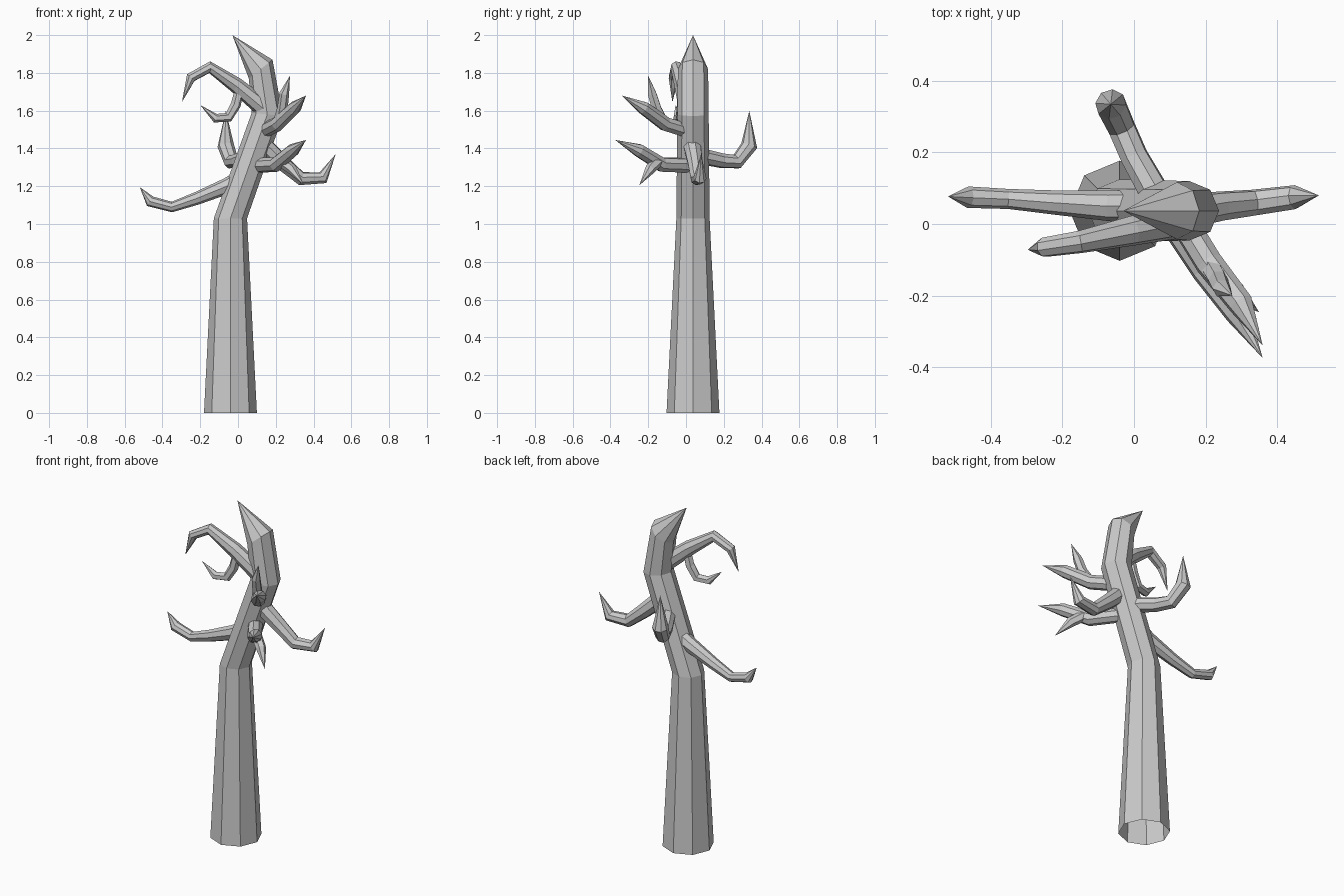
import bpy, bmesh, math
from mathutils import Vector, Quaternion

cube = bpy.data.objects.get("Cube")
if cube:
    bpy.data.objects.remove(cube)

bark = bpy.data.materials.new("grey bark")
bark.use_nodes = True
GREY = (0.6, 0.6, 0.6, 1)
bark.diffuse_color = GREY
bark.node_tree.nodes["Principled BSDF"].inputs["Base Color"].default_value = GREY


def limb(name, path, tip, sides=8, normals=None):
    """Faceted tube through (x, y, z, radius) rings, closed with a pointed tip."""
    pts = [Vector(p[:3]) for p in path] + [Vector(tip)]
    bm = bmesh.new()
    rings = []
    up = Vector((0, 0, 1))
    frame = Quaternion()
    for i, p in enumerate(path):
        ahead = (pts[i + 1] - pts[i]).normalized()
        back = (pts[i] - pts[i - 1]).normalized() if i else ahead
        n = Vector(normals[i]) if normals else ahead + back
        n.normalize()
        # carry the ring frame along so the edges do not twist
        frame = (frame @ up).rotation_difference(n) @ frame
        ring = []
        for k in range(sides):
            a = math.tau * k / sides
            offset = Vector((math.cos(a), math.sin(a), 0)) * p[3]
            ring.append(bm.verts.new(pts[i] + frame @ offset))
        rings.append(ring)
    end = bm.verts.new(pts[-1])
    for k in range(sides):
        j = (k + 1) % sides
        for low, high in zip(rings, rings[1:]):
            bm.faces.new((low[k], low[j], high[j], high[k]))
        bm.faces.new((rings[-1][k], rings[-1][j], end))
    mesh = bpy.data.meshes.new(name)
    bm.to_mesh(mesh)
    bm.free()
    mesh.materials.append(bark)
    obj = bpy.data.objects.new(name, mesh)
    bpy.context.collection.objects.link(obj)
    return obj


# Trunk: tapered, bent, with a hooked point and an open foot
limb("trunk",
     [(-.04, .037, 0, .14), (-.04, .037, 1.03, .088),
      (.155, .037, 1.58, .083), (.12, .037, 1.82, .08)],
     (-.03, .037, 2),
     normals=[(0, 0, 1), (0, 0, 1), (.1, 0, 1), (-.62, 0, .78)])

# Side branches
limb("low_right_branch",
     [(.03, .05, 1.25, .045), (-.06, .05, 1.2, .043), (-.22, .06, 1.135, .034),
      (-.35, .07, 1.09, .028), (-.465, .075, 1.12, .03)],
     (-.52, .077, 1.195))
limb("left_branch",
     [(.12, .03, 1.43, .05), (.24, .05, 1.32, .042),
      (.335, .06, 1.24, .037), (.45, .075, 1.245, .034)],
     (.517, .08, 1.37))
limb("back_branch",
     [(.09, .03, 1.37, .045), (0, .19, 1.335, .04),
      (-.035, .27, 1.33, .04), (-.065, .335, 1.415, .044)],
     (-.065, .335, 1.6))

# High hooked branch and its twig
limb("high_right_branch",
     [(.13, .01, 1.62, .05), (-.01, -.02, 1.735, .042),
      (-.15, -.05, 1.83, .032), (-.25, -.065, 1.775, .028)],
     (-.297, -.072, 1.645))
limb("high_right_twig",
     [(.01, -.02, 1.72, .025), (-.012, -.022, 1.63, .027),
      (-.05, -.03, 1.565, .026), (-.12, -.045, 1.56, .024)],
     (-.2, -.055, 1.63), 6)

# Front branches, each with one twig
limb("upper_front_branch",
     [(.13, .02, 1.49, .04), (.21, -.11, 1.53, .04), (.3, -.225, 1.615, .036)],
     (.36, -.34, 1.68))
limb("upper_front_twig",
     [(.215, -.12, 1.54, .03), (.235, -.155, 1.61, .028), (.245, -.18, 1.69, .026)],
     (.275, -.2, 1.785), 6)
limb("lower_front_branch",
     [(.1, .02, 1.31, .04), (.2, -.13, 1.315, .04), (.29, -.25, 1.39, .036)],
     (.36, -.375, 1.445))
limb("lower_front_twig",
     [(.23, -.15, 1.33, .03), (.285, -.19, 1.29, .028)],
     (.35, -.247, 1.205), 6)
